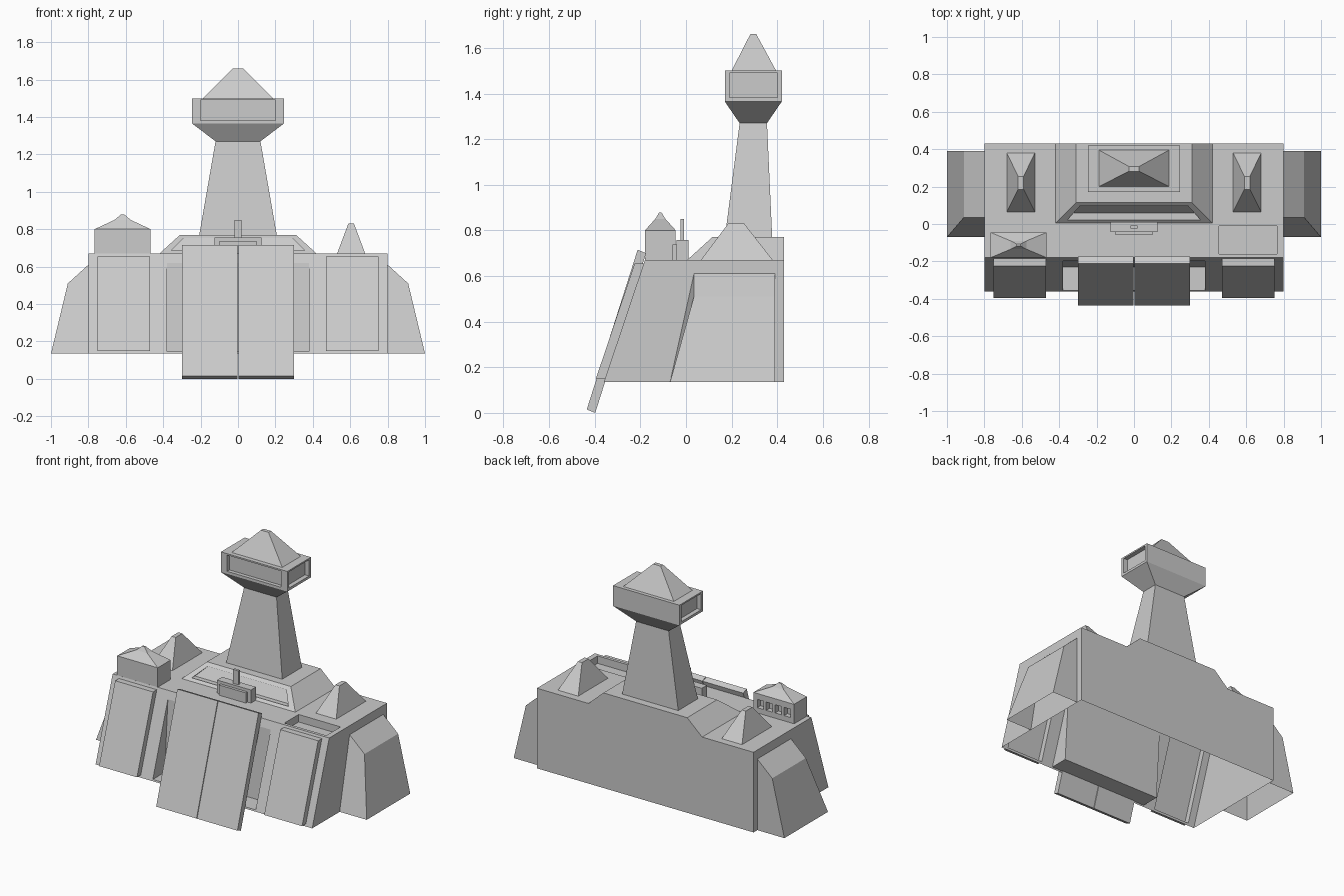
import bpy, bmesh
from mathutils import Vector

old = bpy.data.objects.get("Cube")
if old:
    bpy.data.objects.remove(old, do_unlink=True)

GREY = (0.6, 0.6, 0.6, 1)
mat = bpy.data.materials.new("light grey")
mat.use_nodes = True
mat.diffuse_color = GREY
mat.node_tree.nodes["Principled BSDF"].inputs["Base Color"].default_value = GREY


def make(name, verts, faces):
    bm = bmesh.new()
    vs = [bm.verts.new(v) for v in verts]
    for f in faces:
        bm.faces.new([vs[i] for i in f])
    bmesh.ops.recalc_face_normals(bm, faces=bm.faces)
    me = bpy.data.meshes.new(name)
    bm.to_mesh(me)
    bm.free()
    me.materials.append(mat)
    ob = bpy.data.objects.new(name, me)
    bpy.context.scene.collection.objects.link(ob)
    return ob


def loft(name, rings):
    """Closed solid through equal-length rings of points."""
    n = len(rings[0])
    verts = [p for r in rings for p in r]
    faces = [list(range(n)), list(range(len(verts) - n, len(verts)))]
    for k in range(len(rings) - 1):
        for i in range(n):
            j = (i + 1) % n
            faces.append((k * n + i, k * n + j, k * n + n + j, k * n + n + i))
    return make(name, verts, faces)


def prism(name, profile, x0, x1):
    """Side profile of (y, z) points swept along x."""
    return loft(name, [[(x, y, z) for y, z in profile] for x in (x0, x1)])


def stack(name, *levels):
    """Rectangles (z, x0, x1, y0, y1) stacked upward."""
    return loft(name, [[(a, c, z), (b, c, z), (b, d, z), (a, d, z)]
                       for z, a, b, c, d in levels])


def box(name, x0, x1, y0, y1, z0, z1):
    return stack(name, (z0, x0, x1, y0, y1), (z1, x0, x1, y0, y1))


def combine(ob, tool, op="DIFFERENCE"):
    mod = ob.modifiers.new("cut", "BOOLEAN")
    mod.operation, mod.solver, mod.object = op, "EXACT", tool
    bpy.context.view_layer.update()
    dg = bpy.context.evaluated_depsgraph_get()
    me = bpy.data.meshes.new_from_object(ob.evaluated_get(dg))
    ob.modifiers.clear()
    ob.data = me
    bpy.data.objects.remove(tool, do_unlink=True)


BASE, ROOF = 0.135, 0.67


def front(z):
    return -0.36 + (z - BASE) * 0.336


# Main hull: sloped front, notch behind the door, side panels, roof pit
hull = prism("hull", [(front(BASE), BASE), (front(ROOF), ROOF),
                      (0.43, ROOF), (0.43, BASE)], -0.8, 0.8)
combine(hull, prism("notch", [(-0.6, 0.145), (-0.23, 0.145),
                              (-0.195, 0.65), (-0.6, 0.65)], -0.38, 0.38))
for s in (-1, 1):
    lo, hi = 0.15, 0.655
    panel = prism("panel", [(front(lo) - 0.04, lo), (front(hi) - 0.04, hi),
                            (front(hi) + 0.02, hi), (front(lo) + 0.02, lo)],
                  s * 0.61 - 0.14, s * 0.61 + 0.14)
    combine(hull, panel, "UNION")
combine(hull, box("pit", 0.455, 0.765, -0.16, -0.01, 0.62, 0.8))

# The hull is open underneath
bm = bmesh.new()
bm.from_mesh(hull.data)
under = [f for f in bm.faces
         if f.normal.z < -0.9 and f.calc_center_median().z < BASE + 0.004]
bmesh.ops.delete(bm, geom=under, context="FACES")
bm.to_mesh(hull.data)
bm.free()

# Hanging door in two leaves
DOOR = [(-0.435, 0.015), (-0.398, 0.0), (-0.175, 0.70), (-0.212, 0.715)]
prism("door_right", DOOR, -0.3, -0.002)
prism("door_left", DOOR, 0.002, 0.3)

# Side wings, open underneath and towards the hull
for s, side in ((1, "left"), (-1, "right")):
    section = [(0.8, -0.07, BASE), (1.0, -0.07, BASE),
               (0.91, 0.035, 0.51), (0.8, 0.035, 0.61)]
    pts = [(s * x, y, z) for x, y, z in section]
    pts += [(s * x, 0.39, z) for x, y, z in section]
    wing = make("wing_" + side, pts,
                [(0, 1, 2, 3), (4, 5, 6, 7), (1, 2, 6, 5), (2, 3, 7, 6)])
    c = s * 0.605
    stack("roof_pyramid_" + side, (ROOF, c - 0.075, c + 0.075, 0.065, 0.38),
          (0.83, c - 0.015, c + 0.015, 0.185, 0.255))

# Raised platform with a recessed front ledge
platform = stack("platform", (ROOF, -0.42, 0.42, 0.005, 0.43),
                 (0.77, -0.31, 0.31, 0.115, 0.43))
combine(platform, stack("ledge_cut", (0.682, -0.36, 0.36, 0.022, 0.06),
                        (0.752, -0.29, 0.29, 0.022, 0.105)))

# Control box and mast
box("control_box", -0.125, 0.125, -0.042, 0.012, ROOF, 0.757)
box("control_box_step", -0.1, 0.1, -0.06, -0.04, ROOF, 0.738)
box("mast", -0.02, 0.02, -0.025, -0.008, 0.75, 0.85)

# Tower with flared neck
stack("tower", (0.765, -0.208, 0.208, 0.17, 0.378),
      (1.27, -0.12, 0.12, 0.235, 0.355))
stack("tower_neck", (1.27, -0.12, 0.12, 0.235, 0.355),
      (1.365, -0.245, 0.245, 0.17, 0.42))

# Lookout head with recessed openings on the front and both sides
head = box("tower_head", -0.245, 0.245, 0.17, 0.42, 1.365, 1.5)
combine(head, box("front_cut", -0.2, 0.2, 0.1, 0.195, 1.382, 1.49))
for s in (-1, 1):
    c = s * 0.245
    combine(head, box("side_cut", c - 0.03, c + 0.03, 0.19, 0.4, 1.382, 1.49))
stack("tower_roof", (1.5, -0.187, 0.187, 0.2, 0.395),
      (1.66, -0.028, 0.028, 0.282, 0.308))

# Corner turret with four rear windows and a kinked roof
turret = box("turret", -0.767, -0.467, -0.18, -0.045, ROOF, 0.8)
for i in range(4):
    c = -0.617 + (i - 1.5) * 0.066
    combine(turret, box("window_cut", c - 0.023, c + 0.023, -0.08, 0, 0.705, 0.76))
stack("turret_roof", (0.8, -0.767, -0.467, -0.18, -0.045),
      (0.85, -0.66, -0.574, -0.135, -0.09),
      (0.878, -0.627, -0.607, -0.118, -0.107))
